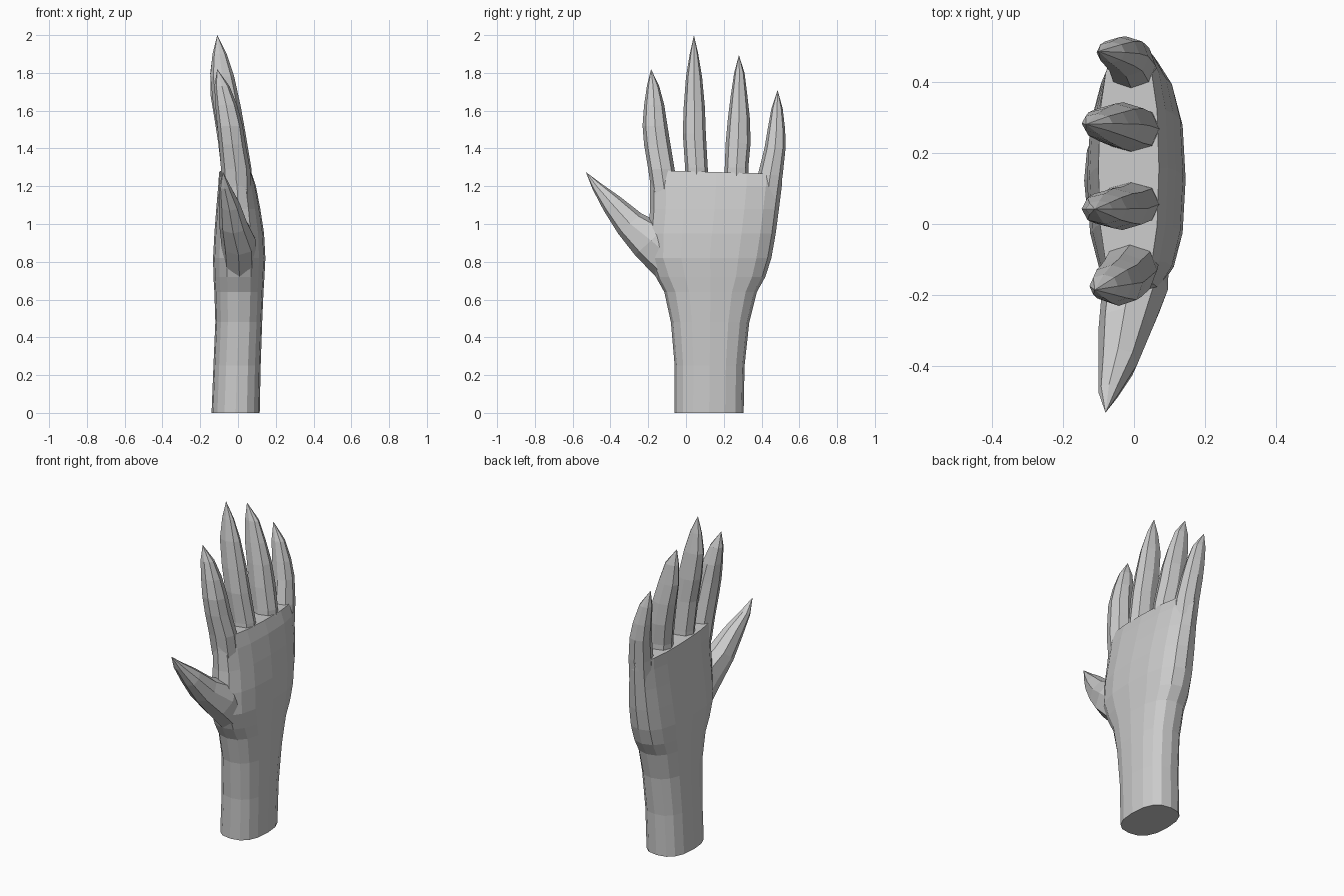
import bpy, bmesh, math

skin = bpy.data.materials.new("light_grey")
skin.diffuse_color = (0.6, 0.6, 0.6, 1)


def loft(name, rings, sides, power, tip=None):
    """Skin rounded rings; each ring is (y0, z0, y1, z1, x0, x1)."""
    bm = bmesh.new()
    loops = []
    for y0, z0, y1, z1, x0, x1 in rings:
        loop = []
        for i in range(sides):
            a = 2 * math.pi * i / sides
            c, s = math.cos(a), math.sin(a)
            u = math.copysign(abs(c) ** (2 / power), c) * 0.5 + 0.5
            v = math.copysign(abs(s) ** (2 / power), s) * 0.5 + 0.5
            loop.append(bm.verts.new((x0 + (x1 - x0) * v,
                                      y0 + (y1 - y0) * u,
                                      z0 + (z1 - z0) * u)))
        loops.append(loop)
    for a, b in zip(loops, loops[1:]):
        for i in range(sides):
            j = (i + 1) % sides
            bm.faces.new((a[i], a[j], b[j], b[i]))
    bm.faces.new(loops[0])
    if tip:
        t = bm.verts.new(tip)
        for i in range(sides):
            bm.faces.new((loops[-1][i], loops[-1][(i + 1) % sides], t))
    else:
        bm.faces.new(loops[-1])
    bmesh.ops.recalc_face_normals(bm, faces=bm.faces)
    mesh = bpy.data.meshes.new(name)
    bm.to_mesh(mesh)
    bm.free()
    mesh.materials.append(skin)
    obj = bpy.data.objects.new(name, mesh)
    bpy.context.collection.objects.link(obj)
    return obj


def level(rows):
    """Rings lying flat: (z, y0, y1, x0, x1)."""
    return [(y0, z, y1, z, x0, x1) for z, y0, y1, x0, x1 in rows]


# Wrist and palm
hand = loft("hand", level([
    (0.00, -0.06, 0.305, -0.14, 0.115),
    (0.25, -0.06, 0.31, -0.13, 0.12),
    (0.48, -0.08, 0.335, -0.12, 0.128),
    (0.64, -0.115, 0.375, -0.125, 0.135),
    (0.72, -0.16, 0.42, -0.13, 0.14),
    (0.82, -0.20, 0.452, -0.132, 0.145),
    (0.95, -0.20, 0.475, -0.125, 0.138),
    (1.08, -0.19, 0.492, -0.115, 0.118),
    (1.20, -0.19, 0.507, -0.105, 0.095),
]) + [(-0.195, 1.285, 0.51, 1.265, -0.10, 0.07)], 16, 2.5)

# Thumb, leaning away from the palm
parts = [loft("thumb", [
    (-0.12, 0.68, 0.04, 0.90, -0.08, 0.10),
    (-0.27, 0.835, -0.10, 0.99, -0.09, 0.095),
    (-0.36, 0.95, -0.235, 1.055, -0.10, 0.05),
    (-0.435, 1.07, -0.35, 1.145, -0.10, 0.01),
    (-0.495, 1.185, -0.45, 1.215, -0.10, -0.04),
], 8, 2.3, (-0.08, -0.53, 1.275))]

# Four fingers: rings from root to tip
fingers = {
    "index_finger": ([(1.15, -0.18, -0.04, -0.08, 0.07),
                      (1.29, -0.20, -0.06, -0.09, 0.065),
                      (1.42, -0.222, -0.082, -0.10, 0.04),
                      (1.52, -0.23, -0.098, -0.11, 0.025),
                      (1.63, -0.222, -0.115, -0.12, -0.005),
                      (1.73, -0.207, -0.142, -0.125, -0.045)],
                     (-0.11, -0.185, 1.82)),
    "middle_finger": ([(1.15, -0.01, 0.125, -0.085, 0.08),
                       (1.30, -0.005, 0.115, -0.09, 0.07),
                       (1.48, -0.017, 0.105, -0.105, 0.04),
                       (1.62, -0.012, 0.10, -0.13, 0.015),
                       (1.78, 0.0, 0.085, -0.147, -0.02),
                       (1.90, 0.02, 0.065, -0.135, -0.06)],
                      (-0.11, 0.042, 2.0)),
    "ring_finger": ([(1.15, 0.195, 0.335, -0.085, 0.08),
                     (1.30, 0.205, 0.33, -0.09, 0.07),
                     (1.43, 0.21, 0.342, -0.105, 0.045),
                     (1.56, 0.222, 0.338, -0.125, 0.02),
                     (1.68, 0.237, 0.325, -0.145, -0.015),
                     (1.80, 0.255, 0.31, -0.147, -0.06)],
                    (-0.135, 0.28, 1.895)),
    "little_finger": ([(1.10, 0.36, 0.49, -0.07, 0.07),
                       (1.26, 0.38, 0.512, -0.075, 0.06),
                       (1.40, 0.415, 0.527, -0.085, 0.04),
                       (1.50, 0.432, 0.525, -0.095, 0.015),
                       (1.61, 0.452, 0.512, -0.105, -0.025)],
                      (-0.10, 0.485, 1.71)),
}
for name, (rows, tip) in fingers.items():
    parts.append(loft(name, level(rows), 8, 2.3, tip))

# Fuse the digits into the palm
bpy.context.view_layer.objects.active = hand
for part in parts:
    mod = hand.modifiers.new("fuse_" + part.name, 'BOOLEAN')
    mod.operation = 'UNION'
    mod.solver = 'EXACT'
    mod.object = part
    bpy.ops.object.modifier_apply(modifier=mod.name)
    bpy.data.objects.remove(part)
